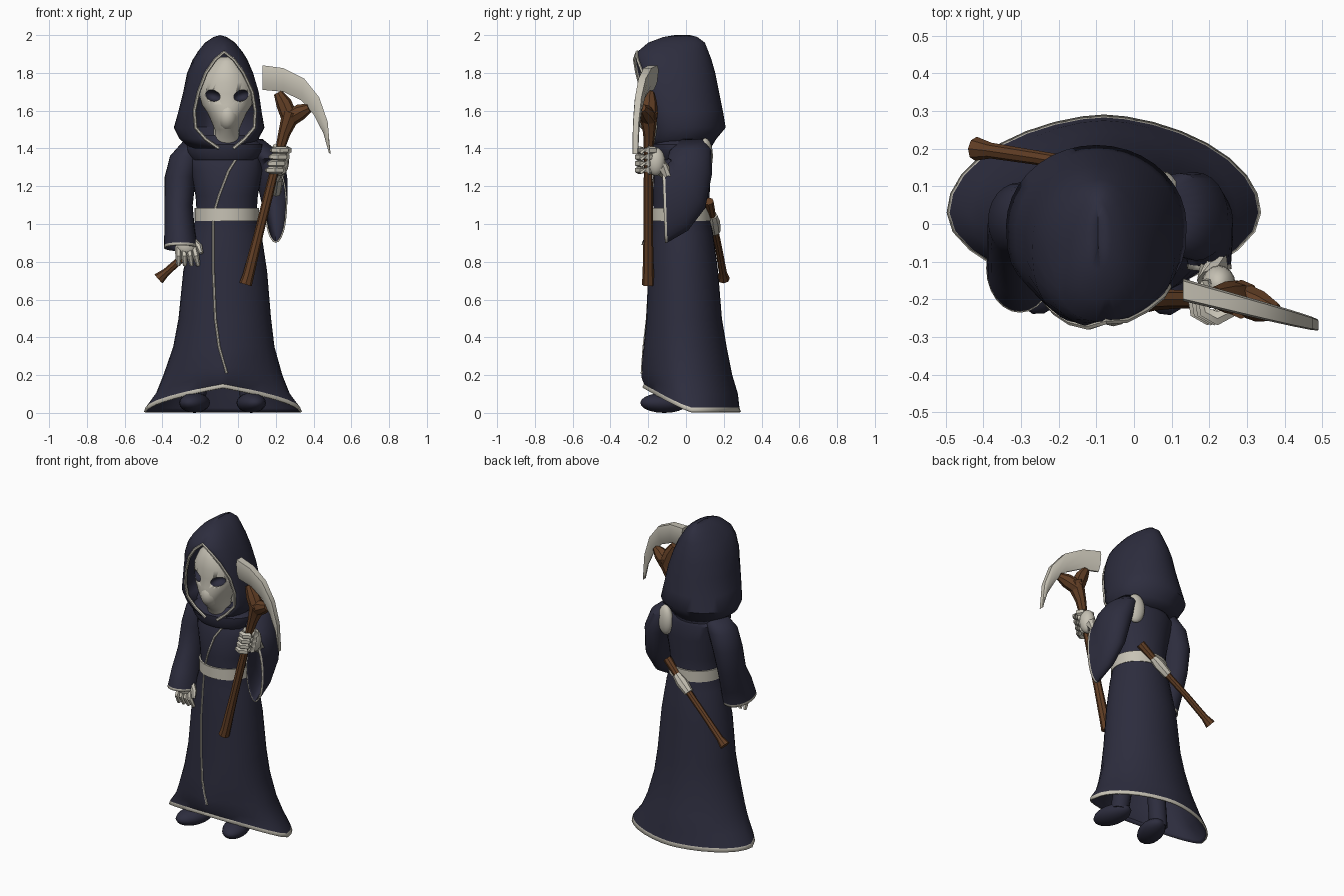
import bpy, bmesh, math
from mathutils import Vector

cube = bpy.data.objects.get("Cube")
if cube:
    bpy.data.objects.remove(cube)


def material(name, color):
    m = bpy.data.materials.new(name)
    m.use_nodes = True
    m.diffuse_color = (*color, 1)
    bsdf = m.node_tree.nodes["Principled BSDF"]
    bsdf.inputs["Base Color"].default_value = (*color, 1)
    bsdf.inputs["Roughness"].default_value = 0.9
    return m


NAVY = material("navy_cloth", (0.026, 0.026, 0.048))
BONE = material("bone", (0.57, 0.54, 0.46))
WOOD = material("brown_wood", (0.12, 0.048, 0.018))


def finish(name, bm, mats, thickness=0, angle=35):
    bmesh.ops.remove_doubles(bm, verts=bm.verts[:], dist=0.00001)
    bmesh.ops.recalc_face_normals(bm, faces=bm.faces[:])
    mesh = bpy.data.meshes.new(name)
    bm.to_mesh(mesh)
    bm.free()
    for m in mats:
        mesh.materials.append(m)
    ob = bpy.data.objects.new(name, mesh)
    bpy.context.collection.objects.link(ob)
    bpy.ops.object.select_all(action='DESELECT')
    ob.select_set(True)
    bpy.context.view_layer.objects.active = ob
    bpy.ops.object.shade_smooth_by_angle(angle=math.radians(angle))
    if thickness:
        mod = ob.modifiers.new("thickness", 'SOLIDIFY')
        mod.thickness = thickness
        mod.material_offset = 1  # lining takes the last material
    return ob


def loft(name, rings, mats, caps=True, closed=True, trim_row=None, thickness=0, angle=35):
    """Skin a list of rings; with a trim row, that row takes the first of two materials."""
    bm = bmesh.new()
    rows = [[bm.verts.new(p) for p in r] for r in rings]
    n = len(rows[0])
    for i in range(len(rows) - 1):
        for j in range(n if closed else n - 1):
            k = (j + 1) % n
            f = bm.faces.new((rows[i][j], rows[i][k], rows[i + 1][k], rows[i + 1][j]))
            f.material_index = int(trim_row is not None and i != trim_row)
    if caps:
        bm.faces.new(rows[0])
        bm.faces.new(rows[-1])
    return finish(name, bm, mats, thickness, angle)


def oval(c, rx, ry, pitch=0, n=24):
    p = math.radians(pitch)
    turn = [2 * math.pi * i / n for i in range(n)]
    return [Vector((c[0] + rx * math.cos(a), c[1] + ry * math.sin(a) * math.cos(p),
                    c[2] - ry * math.sin(a) * math.sin(p))) for a in turn]


def tube(name, points, radii, mat, n=8):
    pts = [Vector(p) for p in points]
    if not isinstance(radii, (list, tuple)):
        radii = [radii] * len(pts)
    rings = []
    for i, p in enumerate(pts):
        t = (pts[min(i + 1, len(pts) - 1)] - pts[max(i - 1, 0)]).normalized()
        side = t.cross(Vector((0, 1, 0)) if abs(t.y) < 0.8 else Vector((1, 0, 0))).normalized()
        up = side.cross(t)
        rings.append([p + radii[i] * (side * math.cos(a) + up * math.sin(a))
                      for a in [2 * math.pi * k / n for k in range(n)]])
    return loft(name, rings, [mat])


def ellipsoid(name, c, size, mat, yaw=0):
    bm = bmesh.new()
    bmesh.ops.create_uvsphere(bm, u_segments=16, v_segments=10, radius=1)
    ob = finish(name, bm, [mat])
    ob.location, ob.scale = c, size
    ob.rotation_euler.z = math.radians(yaw)
    return ob


# Robe: height, centre x, centre y, half width, half depth
ROBE = [(0.1, -0.08, 0.02, 0.355, 0.255), (0.2, -0.08, 0.005, 0.315, 0.24),
        (0.35, -0.075, -0.005, 0.268, 0.22), (0.5, -0.07, -0.01, 0.245, 0.2),
        (0.75, -0.068, -0.015, 0.222, 0.185), (0.95, -0.062, -0.02, 0.186, 0.163),
        (1.05, -0.06, -0.025, 0.158, 0.147), (1.15, -0.06, -0.025, 0.165, 0.15),
        (1.28, -0.06, -0.02, 0.19, 0.15), (1.38, -0.07, 0, 0.2, 0.13), (1.46, -0.08, 0.01, 0.1, 0.09)]


def pinch(ring, cx, cy, rx, amount):
    """Draw in the corners, mostly at the front, so the hem runs to a point at each side."""
    for p in ring:
        power = amount if p.y < cy else amount * 0.2
        p.x = cx + (p.x - cx) * abs((p.x - cx) / rx) ** power


def hem(lift, grow):
    ring = oval((-0.08, 0.03, 0), 0.41 + grow, 0.253 + grow, n=32)
    for p in ring:
        front = max(0, (0.03 - p.y) / 0.27)
        p.z = lift + 0.135 * front ** 1.2
    pinch(ring, -0.08, 0.03, 0.41 + grow, 1)
    return ring


skirt = []
for z, cx, cy, rx, ry in ROBE:
    ring = oval((cx, cy, z), rx, ry, n=32)
    if z < 0.3:
        for p in ring:
            p.z += max(0, cy - p.y) * (0.3 - z) * 1.7
        pinch(ring, cx, cy, rx, 2 * (0.4 - z))
    skirt.append(ring)
loft("robe", [hem(0.005, 0.008), hem(0.028, 0)] + skirt, [BONE, NAVY],
     caps=False, trim_row=0, thickness=0.01)
loft("belt", [oval((-0.06, -0.025, z), 0.17, 0.159, n=32) for z in (1.015, 1.085)], [BONE])
loft("cowl", [oval((-0.07, -0.045, z), rx, ry) for z, rx, ry in
              ((1.34, 0.17, 0.12), (1.38, 0.2, 0.14), (1.42, 0.2, 0.14), (1.47, 0.13, 0.1))], [NAVY])


# Front seam follows the robe surface
def robe_front(x, z):
    for a, b in zip(ROBE, ROBE[1:]):
        if a[0] <= z <= b[0]:
            t = (z - a[0]) / (b[0] - a[0])
            _, cx, cy, rx, ry = [u + (v - u) * t for u, v in zip(a, b)]
            return Vector((x, cy - ry * math.sqrt(max(0, 1 - ((x - cx) / rx) ** 2)), z))


seam = [(0.0, 1.36), (-0.05, 1.28), (-0.1, 1.15), (-0.13, 1.05), (-0.13, 0.95), (-0.13, 0.75),
        (-0.12, 0.5), (-0.1, 0.35), (-0.06, 0.21)]
tube("robe_seam", [robe_front(x, z) for x, z in seam], 0.007, BONE, 6)

# Sleeves: wide open cuffs with a pale rim
loft("right_sleeve", [oval((-0.303, -0.117, 0.873), 0.09, 0.12, 8),
                      oval((-0.303, -0.115, 0.887), 0.088, 0.118, 8),
                      oval((-0.31, -0.075, 0.98), 0.08, 0.115, 8), oval((-0.315, -0.02, 1.1), 0.075, 0.1),
                      oval((-0.305, 0.01, 1.25), 0.083, 0.1), oval((-0.275, 0.015, 1.36), 0.085, 0.095),
                      oval((-0.22, 0.02, 1.45), 0.06, 0.06)],
     [BONE, NAVY], caps=False, trim_row=0, thickness=0.008)
loft("left_sleeve", [oval((0.2, -0.118, 1.1), 0.06, 0.2, 88), oval((0.2, -0.105, 1.1), 0.058, 0.198, 88),
                     oval((0.195, -0.035, 1.15), 0.068, 0.19, 76), oval((0.185, 0.01, 1.215), 0.078, 0.16, 55),
                     oval((0.165, 0.02, 1.305), 0.085, 0.125, 20), oval((0.12, 0.025, 1.39), 0.085, 0.11),
                     oval((0.07, 0.03, 1.45), 0.06, 0.06)],
     [BONE, NAVY], caps=False, trim_row=0, thickness=0.008)

# Hood: height, centre x, centre y, half width, half depth, half angle of the face opening
HOOD = [(1.4, -0.09, -0.03, 0.16, 0.16, 14), (1.45, -0.1, -0.02, 0.21, 0.18, 30),
        (1.51, -0.1, -0.005, 0.24, 0.215, 41), (1.6, -0.095, -0.025, 0.22, 0.22, 48),
        (1.7, -0.09, -0.045, 0.2, 0.22, 46), (1.8, -0.095, -0.06, 0.175, 0.215, 35),
        (1.87, -0.095, -0.07, 0.145, 0.205, 20), (1.91, -0.095, -0.07, 0.12, 0.19, 0),
        (1.96, -0.095, -0.05, 0.08, 0.15, 0), (1.99, -0.095, -0.03, 0.035, 0.09, 0),
        (2.0, -0.095, -0.02, 0, 0.04, 0)]
hood = []
for z, cx, cy, rx, ry, gap in HOOD:
    ring = []
    for i in range(29):
        a = math.radians(-80 + gap + (360 - 2 * gap) * i / 28)
        s = math.sin(a)
        depth = -abs(s) ** 0.7 if s < 0 else s
        ring.append(Vector((cx + rx * math.cos(a), cy + ry * depth, z)))
    hood.append(ring)
loft("hood", hood, [NAVY], caps=False, closed=False, thickness=0.012, angle=50)
rim = [r[0] for r in hood[:8]] + [r[-1] for r in reversed(hood[:7])]
tube("hood_rim", rim, 0.009, BONE, 6)

# Skull: height, half width, half depth, centre y; the lower rings push forward as a muzzle
SKULL = [(1.39, 0.08, 0.07, -0.09), (1.46, 0.065, 0.08, -0.11), (1.5, 0.065, 0.105, -0.125),
         (1.54, 0.082, 0.125, -0.13), (1.59, 0.105, 0.135, -0.13), (1.63, 0.133, 0.138, -0.12),
         (1.69, 0.15, 0.145, -0.11), (1.75, 0.145, 0.145, -0.11), (1.81, 0.115, 0.125, -0.115),
         (1.86, 0.07, 0.095, -0.12), (1.885, 0.03, 0.05, -0.13)]
skull = loft("skull", [oval((-0.058, cy, z), rx, ry, n=32) for z, rx, ry, cy in SKULL], [BONE], angle=50)
skull.data.materials.append(NAVY)
for side in (-1, 1):
    cutter = ellipsoid("eye_cutter", (-0.058 + side * 0.078, -0.235, 1.68), (0.046, 0.055, 0.029), NAVY)
    cutter.rotation_euler.y = -side * 0.3
    cutter.hide_render = True
    mod = skull.modifiers.new("eye_socket", 'BOOLEAN')
    mod.object, mod.solver, mod.material_mode = cutter, 'EXACT', 'TRANSFER'
    bpy.context.view_layer.objects.active = skull
    bpy.ops.object.modifier_apply(modifier=mod.name)
    bpy.data.objects.remove(cutter)
ellipsoid("muzzle", (-0.055, -0.19, 1.575), (0.062, 0.082, 0.085), BONE)
tube("neck", [(-0.07, 0, 1.36), (-0.06, -0.02, 1.6)], 0.065, BONE, 12)
ellipsoid("left_shoulder_blade", (0.075, 0.102, 1.36), (0.058, 0.038, 0.095), BONE, -20)

# Scythe: staff, forked head and curved blade
tube("scythe_staff", [(0.04, -0.2, 0.68), (0.055, -0.2, 0.73), (0.11, -0.2, 0.95), (0.16, -0.2, 1.15),
                      (0.215, -0.2, 1.37), (0.245, -0.195, 1.48), (0.285, -0.2, 1.59)],
     [0.034, 0.03, 0.025, 0.025, 0.022, 0.032, 0.052], WOOD)
for tip, r in (((0.212, -0.19, 1.695), 0.024), ((0.378, -0.235, 1.615), 0.024)):
    tube("scythe_fork", [(0.275, -0.195, 1.56), Vector(tip).lerp((0.28, -0.2, 1.57), 0.45), tip],
         [0.045, 0.042, r], WOOD)
BLADE = [(0.13, 1.84, 0.13, 1.71), (0.24, 1.825, 0.24, 1.7), (0.35, 1.77, 0.335, 1.655),
         (0.43, 1.67, 0.4, 1.58), (0.475, 1.54, 0.452, 1.48), (0.49, 1.37, 0.48, 1.38)]
sections = []
for i, (ox, oz, ix, iz) in enumerate(BLADE):
    t = 0.03 - 0.003 * i
    ring = []
    for k, w in ((0, 0.8), (0.2, 1), (0.7, 0.75), (1, 0.2), (1, -0.2), (0.7, -0.75), (0.2, -1), (0, -0.8)):
        x = ox + (ix - ox) * k
        ring.append(Vector((x, -0.175 - 0.26 * (x - 0.13) + t * w, oz + (iz - oz) * k)))
    sections.append(ring)
loft("scythe_blade", sections, [BONE])

# Left hand closed round the staff
tube("left_forearm", [(0.2, 0.04, 1.17), (0.21, -0.08, 1.25), (0.215, -0.15, 1.31)],
     [0.03, 0.035, 0.048], BONE)
ellipsoid("left_palm", (0.225, -0.16, 1.33), (0.045, 0.05, 0.075), BONE)
for i in range(4):
    z = 1.285 + 0.035 * i
    cx = 0.195 + 0.009 * i
    arc = [math.radians(a) for a in (60, 10, -40, -90, -140, -190)]
    tube("left_finger", [(cx + 0.042 * math.cos(a), -0.205 + 0.046 * math.sin(a), z) for a in arc],
         [0.02, 0.022, 0.019, 0.021, 0.018, 0.012], BONE, 6)
tube("left_thumb", [(0.21, -0.155, 1.36), (0.19, -0.16, 1.395), (0.2, -0.21, 1.41)], 0.016, BONE, 6)

# Right hand hanging open below the cuff
tube("right_forearm", [(-0.31, -0.03, 1.1), (-0.29, -0.12, 0.92)], 0.027, BONE)
ellipsoid("right_palm", (-0.275, -0.145, 0.885), (0.055, 0.038, 0.055), BONE)
for i in range(4):
    x = -0.315 + 0.027 * i
    tube("right_finger", [(x, -0.145, 0.88), (x + 0.004 * i, -0.173, 0.83), (x + 0.008 * i, -0.155, 0.78)],
         [0.018, 0.017, 0.011], BONE, 6)
tube("right_thumb", [(-0.24, -0.13, 0.91), (-0.205, -0.16, 0.88), (-0.195, -0.18, 0.845)],
     [0.02, 0.017, 0.012], BONE, 6)

# Wooden rod tucked in the back of the belt, with a pale grip
tube("back_rod", [(0.05, 0.12, 1.12), (-0.08, 0.145, 1.0), (-0.25, 0.175, 0.86), (-0.38, 0.195, 0.745),
                  (-0.42, 0.2, 0.71)], [0.026, 0.02, 0.019, 0.021, 0.032], WOOD)
tube("back_grip", [(-0.03, 0.14, 1.045), (-0.07, 0.145, 1.01), (-0.13, 0.155, 0.96)],
     [0.026, 0.036, 0.028], BONE)

# Shoes and legs under the hem
for name, x, yaw in (("left", 0.07, 12), ("right", -0.23, -18)):
    ellipsoid(name + "_shoe", (x, -0.115, 0.053), (0.075, 0.13, 0.053), NAVY, yaw)
    tube(name + "_leg", [(x, -0.05, 0.05), (x * 0.6 - 0.03, -0.02, 0.5)], 0.055, NAVY, 12)
